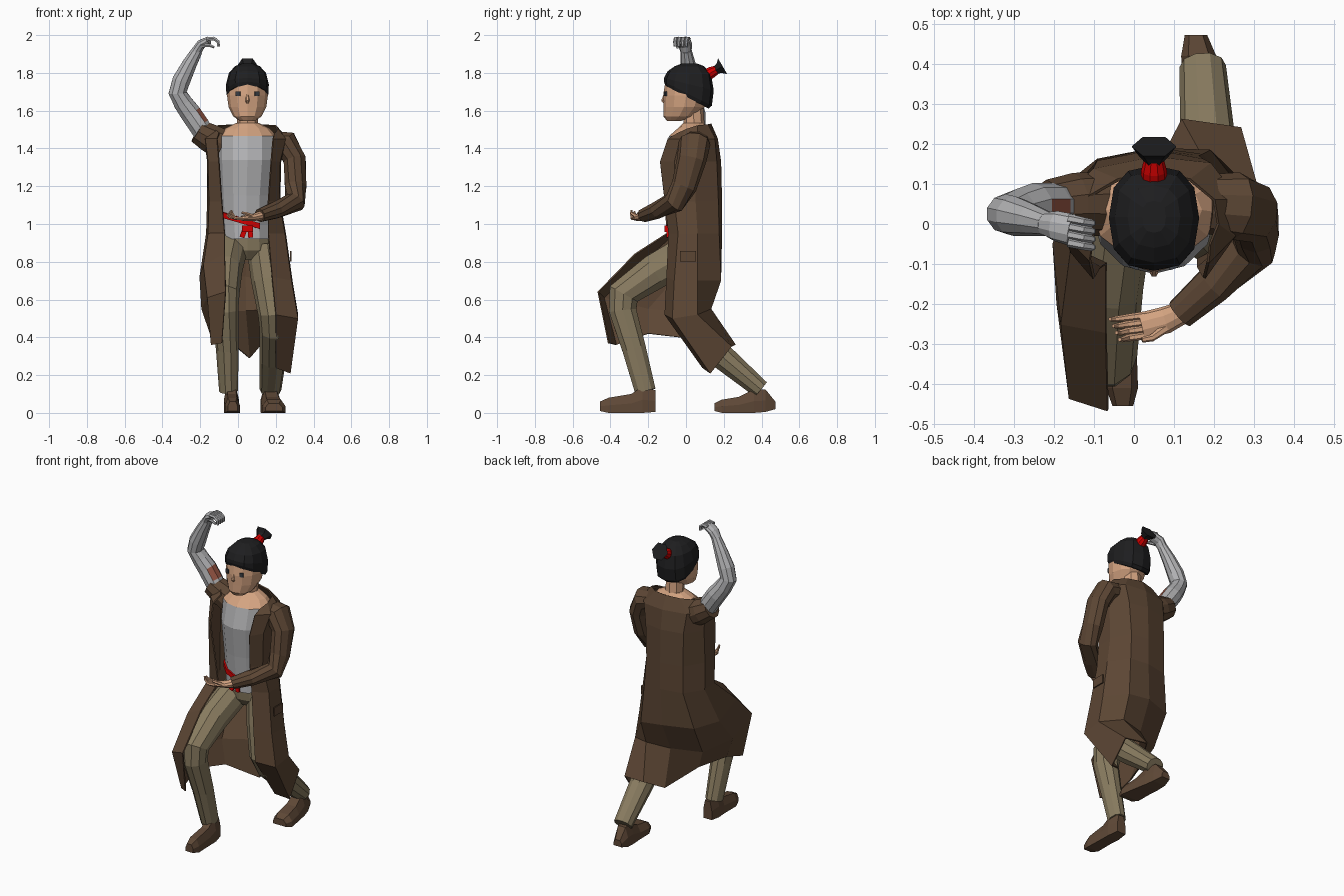
import bpy, bmesh, math
from mathutils import Vector, Matrix


def material(name, r, g, b):
    m = bpy.data.materials.new(name)
    m.diffuse_color = (r, g, b, 1)
    return m


COAT = material("coat brown", 0.107, 0.061, 0.034)
TROUSER = material("trouser khaki", 0.25, 0.2, 0.117)
GREY = material("shirt grey", 0.45, 0.45, 0.46)
SKIN = material("skin", 0.66, 0.37, 0.22)
HAIR = material("hair black", 0.013, 0.013, 0.014)
RED = material("tie red", 0.65, 0.0, 0.0)
SHOE = material("shoe brown", 0.115, 0.066, 0.038)
SCAR = material("scar", 0.3, 0.09, 0.055)
EYE = material("eye dark", 0.04, 0.045, 0.055)


def finish(name, bm, mats, rule=None, closed=True):
    if closed:
        bmesh.ops.recalc_face_normals(bm, faces=bm.faces)
    bm.normal_update()
    for f in bm.faces:
        f.material_index = rule(f) if rule else 0
    me = bpy.data.meshes.new(name)
    bm.to_mesh(me)
    bm.free()
    for m in mats:
        me.materials.append(m)
    ob = bpy.data.objects.new(name, me)
    bpy.context.collection.objects.link(ob)
    return ob


def loft(name, rings, mats, rule=None, loop=True):
    bm = bmesh.new()
    vs = [[bm.verts.new(p) for p in r] for r in rings]
    n = len(vs[0])
    for a, b in zip(vs, vs[1:]):
        for i in range(n if loop else n - 1):
            j = (i + 1) % n
            bm.faces.new((a[i], a[j], b[j], b[i]))
    if loop:
        bm.faces.new(vs[0])
        bm.faces.new(vs[-1])
    return finish(name, bm, mats, rule, loop)


def thicken(ob, t):
    mod = ob.modifiers.new("thickness", 'SOLIDIFY')
    mod.thickness = t
    mod.offset = 0


def oval(cx, cy, cz, rx, ry, tx=0, ty=0, n=12, p=1.0):
    """Horizontal ring, tilted by slopes tx and ty; p < 1 makes it boxier."""
    out = []
    for i in range(n):
        a = 2 * math.pi * i / n
        c, s = math.cos(a), math.sin(a)
        x = rx * math.copysign(abs(c) ** p, c)
        y = ry * math.copysign(abs(s) ** p, s)
        out.append((cx + x, cy + y, cz + tx * x + ty * y))
    return out


def tube(name, path, mats, ref=(0, 1, 0), n=10, rule=None):
    """Limb along (x, y, z, ru, rv) points; rv is the radius near ref."""
    pts = [Vector(p[:3]) for p in path]
    rings = []
    for k, p in enumerate(path):
        t = Vector()
        if k > 0:
            t += (pts[k] - pts[k - 1]).normalized()
        if k < len(pts) - 1:
            t += (pts[k + 1] - pts[k]).normalized()
        t.normalize()
        u = t.cross(Vector(ref)).normalized()
        v = u.cross(t)
        ru, rv = p[3], p[-1]
        rings.append([pts[k] + u * ru * math.cos(a) + v * rv * math.sin(a)
                      for a in [2 * math.pi * (i + 0.5) / n for i in range(n)]])
    return loft(name, rings, mats, rule)


def box(name, loc, size, mat, rz=0, ry=0):
    bm = bmesh.new()
    m = (Matrix.Translation(loc) @ Matrix.Rotation(rz, 4, 'Z')
         @ Matrix.Rotation(ry, 4, 'Y') @ Matrix.Diagonal((*size, 1)))
    bmesh.ops.create_cube(bm, size=1, matrix=m)
    return finish(name, bm, [mat])


# Torso: shirt below, bare upper chest above
loft("torso", [oval(.05, .03, .92, .13, .115), oval(.045, .03, 1.0, .13, .115),
               oval(.045, .03, 1.15, .14, .13), oval(.05, .025, 1.34, .155, .15),
               oval(.05, .03, 1.465, .155, .12), oval(.05, .035, 1.505, .12, .08),
               oval(.05, .04, 1.535, .06, .055)], [GREY, SKIN],
     lambda f: int(f.calc_center_median().z > 1.468))
# Sash across the right hip, with knot and tails
thicken(loft("sash", [oval(.045, .03, z, .139, .125, -.3)[5:11] for z in (.995, 1.025)],
             [RED], loop=False), .01)
box("sash_knot", (.05, -.10, .975), (.06, .025, .035), RED)
for dx, a in ((-.02, .35), (.015, -.1)):
    box("sash_tail", (.05 + dx, -.098, .955), (.026, .012, .055), RED, 0, a)

# Coat: an open sheet running right front edge, back, left front edge
upper = [
    (1.45, [(-.11, -.09), (-.17, -.03), (-.175, .06), (-.1, .135), (.05, .165),
            (.19, .15), (.26, .06), (.25, -.03), (.185, -.095)]),
    (1.33, [(-.1, -.135), (-.155, -.07), (-.16, .05), (-.09, .155), (.05, .182),
            (.17, .16), (.225, .05), (.22, -.06), (.175, -.135)]),
    (1.12, [(-.085, -.11), (-.15, -.075), (-.16, .04), (-.09, .158), (.05, .187),
            (.16, .168), (.22, .05), (.215, -.06), (.16, -.11)]),
    (.95, [(-.07, -.1), (-.155, -.06), (-.165, .05), (-.09, .16), (.05, .187),
           (.17, .172), (.25, .06), (.245, -.04), (.16, -.09)])]
collar = [(-.1, -.03, 1.48), (-.125, .01, 1.505), (-.11, .07, 1.52), (-.04, .11, 1.525),
          (.05, .13, 1.53), (.14, .11, 1.525), (.2, .06, 1.52), (.21, 0, 1.5), (.19, -.05, 1.475)]
skirt = [
    [(-.07, -.27, .84), (-.18, -.25, .78), (-.2, -.05, .72), (-.14, .12, .72), (.04, .182, .72),
     (.19, .182, .7), (.285, .06, .7), (.28, -.06, .7), (.18, -.1, .72)],
    [(-.065, -.465, .64), (-.16, -.435, .61), (-.19, -.2, .55), (-.13, .02, .53), (.04, .1, .54),
     (.19, .13, .55), (.315, .06, .52), (.315, -.07, .5), (.2, -.11, .52)],
    [(-.085, -.41, .37), (-.14, -.37, .36), (-.145, -.2, .42), (-.07, -.03, .4),
     (.06, .13, .29), (.12, .26, .36), (.265, .24, .35), (.275, .13, .21), (.2, .09, .24)]]
rows = [collar] + [[(x, y, z) for x, y in r] for z, r in upper] + skirt
thicken(loft("coat", rows, [COAT], loop=False), .008)
box("coat_pocket", (.279, .01, .83), (.008, .085, .055), COAT)

# Sleeves
tube("left_sleeve", [(.19, .05, 1.435, .06, .075), (.255, .045, 1.425, .072, .085),
                     (.3, .03, 1.34, .062, .078), (.305, -.01, 1.2, .06, .068),
                     (.3, -.06, 1.115, .058, .06), (.2, -.15, 1.075, .047, .05),
                     (.115, -.225, 1.045, .036, .04)], [COAT])
tube("right_sleeve", [(-.08, .05, 1.42, .085, .08), (-.15, .05, 1.455, .08, .078),
                      (-.215, .045, 1.492, .066, .066)], [COAT])
# Raised right arm with a scar on its inner face
tube("right_arm", [(-.17, .045, 1.46, .055), (-.205, .045, 1.52, .058), (-.25, .045, 1.585, .058),
                   (-.29, .035, 1.64, .053), (-.32, .025, 1.695, .05), (-.3, .02, 1.76, .05),
                   (-.255, .01, 1.85, .04), (-.215, 0, 1.92, .03)], [GREY, SCAR],
     rule=lambda f: int(1.53 < f.calc_center_median().z < 1.62
                        and f.normal.x > .4 and f.normal.y < .4))

# Hands
tube("right_hand", [(-.22, 0, 1.915, .028, .03), (-.195, -.005, 1.952, .026, .038),
                    (-.155, -.015, 1.972, .022, .04)], [GREY])
tube("left_hand", [(.125, -.22, 1.045, .026, .028), (.08, -.24, 1.035, .02, .034),
                   (.02, -.255, 1.03, .014, .034)], [SKIN])
for i in range(4):
    y = .014 - .02 * i
    tube("right_finger", [(-.165, y, 1.98, .012), (-.128, y - .008, 1.982, .011),
                          (-.105, y - .012, 1.965, .01), (-.103, y - .012, 1.94, .008)],
         [GREY], n=6)
    y = -.228 - .017 * i
    tube("left_finger", [(.03, y, 1.03, .01), (-.015, y - .006, 1.03, .009),
                         (-.048 + .006 * i, y - .01, 1.037 + .006 * i, .007),
                         (-.06 + .008 * i, y - .01, 1.05 + .008 * i, .005)], [SKIN], n=6)
tube("right_thumb", [(-.195, -.03, 1.945, .012), (-.15, -.045, 1.945, .009),
                     (-.125, -.045, 1.935, .007)], [GREY], n=6)
tube("left_thumb", [(.08, -.26, 1.04, .012), (.045, -.285, 1.055, .009),
                    (.02, -.29, 1.06, .007)], [SKIN], n=6)

# Trousers and shoes
X = (1, 0, 0)
loft("pelvis", [oval(.05, .04, .81, .07, .06), oval(.05, .035, .86, .13, .095),
                oval(.05, .03, .95, .12, .1)], [TROUSER])
tube("right_trouser", [(-.04, .03, .86, .10, .09), (-.065, -.16, .75, .098, .088),
                       (-.075, -.33, .63, .088, .083), (-.07, -.335, .54, .076, .072),
                       (-.057, -.275, .34, .066, .06), (-.05, -.215, .115, .058, .05)],
     [TROUSER], X)
tube("left_trouser", [(.13, .05, .88, .095, .085), (.155, .02, .7, .095, .085),
                      (.185, -.01, .53, .085, .08), (.19, .035, .44, .08, .075),
                      (.185, .2, .29, .07, .07), (.172, .395, .125, .052, .058)],
     [TROUSER], X)


def shoe(name, stations):
    loft(name, [[(x - w, y, z), (x + w, y, z), (x + w, y, z + .5 * h), (x + .6 * w, y, z + h),
                 (x - .6 * w, y, z + h), (x - w, y, z + .5 * h)]
                for x, y, w, z, h in stations], [SHOE])


shoe("right_shoe", [(-.028, -.455, .026, .01, .05), (-.03, -.41, .04, 0, .08),
                    (-.032, -.29, .038, 0, .1), (-.035, -.23, .04, 0, .14),
                    (-.04, -.162, .03, .005, .115)])
shoe("left_shoe", [(.19, .15, .045, .01, .04), (.19, .19, .062, 0, .07), (.182, .28, .055, 0, .085),
                   (.172, .36, .05, 0, .125), (.162, .42, .044, .005, .12),
                   (.155, .473, .028, .02, .04)])

# Neck, head and face
loft("neck", [oval(.05, .045, 1.5, .058, .055, n=8), oval(.05, .035, 1.64, .052, .055, n=8)], [SKIN])
loft("head", [oval(.05, -.065, 1.545, .04, .035), oval(.05, -.035, 1.57, .075, .085),
              oval(.05, -.01, 1.62, .1, .11), oval(.05, 0, 1.68, .108, .121),
              oval(.05, .005, 1.75, .105, .115), oval(.05, .01, 1.82, .06, .07)], [SKIN])
tube("nose", [(.05, -.112, 1.69, .006), (.05, -.122, 1.655, .011), (.05, -.112, 1.642, .009)],
     [SKIN], X, n=6)
for s in (-1, 1):
    box("eye", (.05 + s * .05, -.108, 1.69), (.024, .008, .024), EYE, s * .35)

# Hair cap, red tie and ponytail
P = .8
loft("hair", [oval(.05, .005, 1.672, .105, .115, 0, -.53, p=P),
              oval(.05, .01, 1.69, .112, .127, 0, -.5, p=P),
              oval(.05, .015, 1.74, .113, .132, 0, -.25, p=P),
              oval(.05, .018, 1.80, .098, .115, 0, -.08, p=P),
              oval(.05, .018, 1.835, .066, .078, p=P),
              oval(.05, .018, 1.85, .03, .04, p=P)], [HAIR])
tube("hair_tie", [(.05, .09, 1.775, .034), (.05, .135, 1.803, .032), (.05, .165, 1.818, .024)],
     [RED], X)
tube("ponytail", [(.05, .155, 1.813, .024), (.05, .175, 1.824, .032, .042),
                  (.05, .194, 1.835, .055, .056)], [HAIR], X, n=6)
